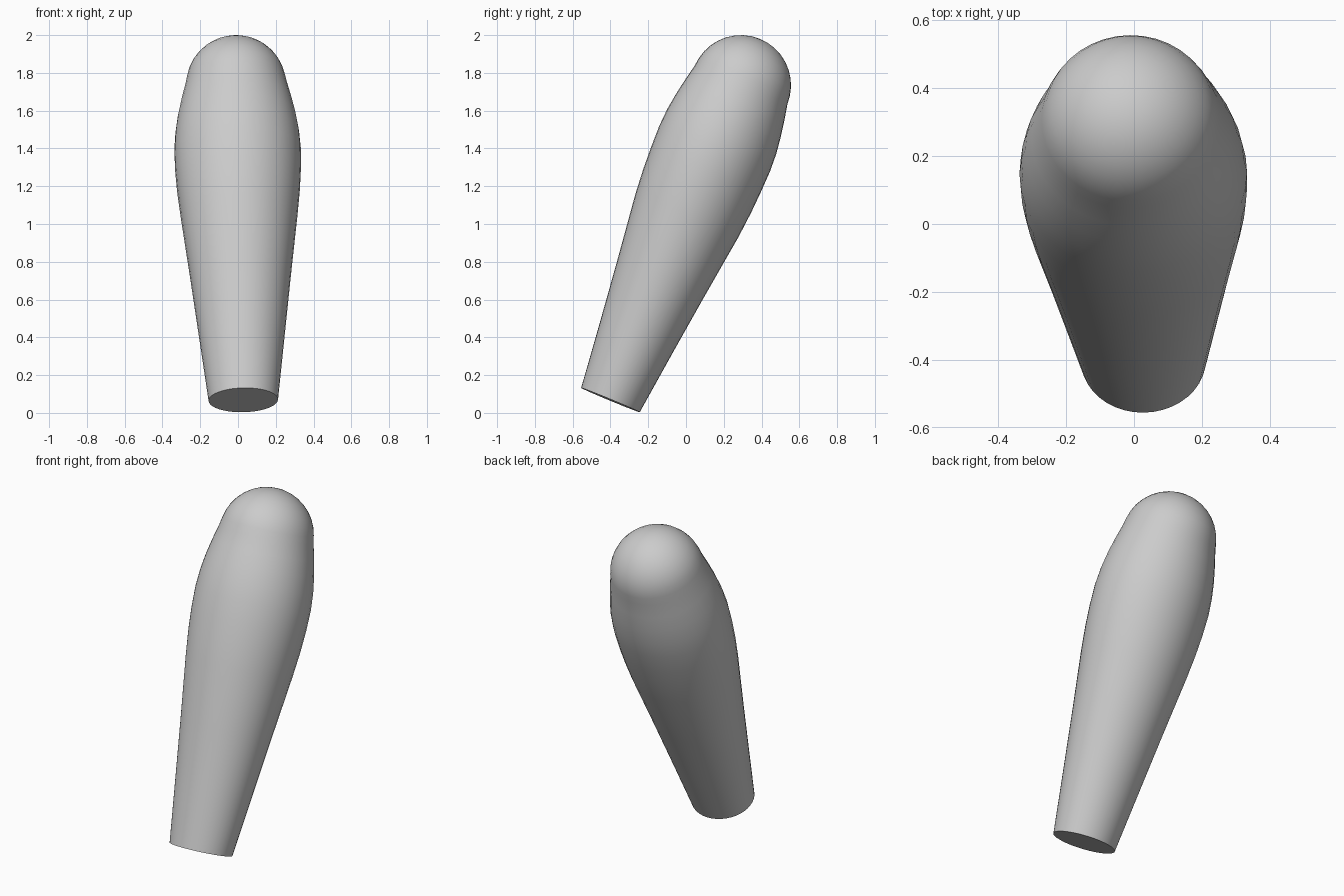
import bpy, bmesh, math
from mathutils import Vector

cube = bpy.data.objects.get("Cube")
if cube:
    bpy.data.objects.remove(cube, do_unlink=True)

SIDES = 40
CAP_RINGS = 9
base = Vector((0.028, -0.40, 0.068))     # centre of the cut end
dome = Vector((-0.01, 0.291, 1.735))     # centre of the rounded end
dome_radius = 0.265

axis = (dome - base).normalized()
length = (dome - base).length
side = (Vector((1, 0, 0)) - axis * axis.x).normalized()
depth = axis.cross(side)

# Distance along the axis, half width, half depth
profile = [
    (0.0, 0.184, 0.168), (0.35, 0.225, 0.208), (0.7, 0.266, 0.25),
    (1.06, 0.31, 0.296), (1.2, 0.325, 0.308), (1.32, 0.333, 0.314),
    (1.44, 0.335, 0.317), (1.54, 0.327, 0.312), (1.63, 0.313, 0.3),
    (1.72, 0.293, 0.284), (length, 0.271, 0.266),
]
# Rounded end
for i in range(1, CAP_RINGS):
    a = math.pi / 2 * i / CAP_RINGS
    r = dome_radius * math.cos(a)
    profile.append((length + dome_radius * math.sin(a), r, r))

bm = bmesh.new()
rings = []
for t, w, d in profile:
    ring = []
    for k in range(SIDES):
        a = math.tau * k / SIDES
        p = base + axis * t + side * (w * math.cos(a)) + depth * (d * math.sin(a))
        ring.append(bm.verts.new(p))
    rings.append(ring)

# Skin between rings, then close both ends
for low, high in zip(rings, rings[1:]):
    for k in range(SIDES):
        n = (k + 1) % SIDES
        bm.faces.new((low[k], low[n], high[n], high[k]))
tip = bm.verts.new(dome + axis * dome_radius)
for k in range(SIDES):
    bm.faces.new((rings[-1][k], rings[-1][(k + 1) % SIDES], tip))
bm.faces.new(rings[0][::-1])
bmesh.ops.recalc_face_normals(bm, faces=bm.faces[:])

mesh = bpy.data.meshes.new("tapered_grip")
bm.to_mesh(mesh)
bm.free()
grip = bpy.data.objects.new("tapered_grip", mesh)
bpy.context.collection.objects.link(grip)

# Colour
grey = bpy.data.materials.new("light_grey")
grey.use_nodes = True
colour = (0.6, 0.6, 0.6, 1)
grey.diffuse_color = colour
grey.node_tree.nodes["Principled BSDF"].inputs["Base Color"].default_value = colour
mesh.materials.append(grey)

# Smooth sides, crisp cut end
bpy.ops.object.select_all(action='DESELECT')
grip.select_set(True)
bpy.context.view_layer.objects.active = grip
bpy.ops.object.shade_smooth_by_angle(angle=math.radians(40))
